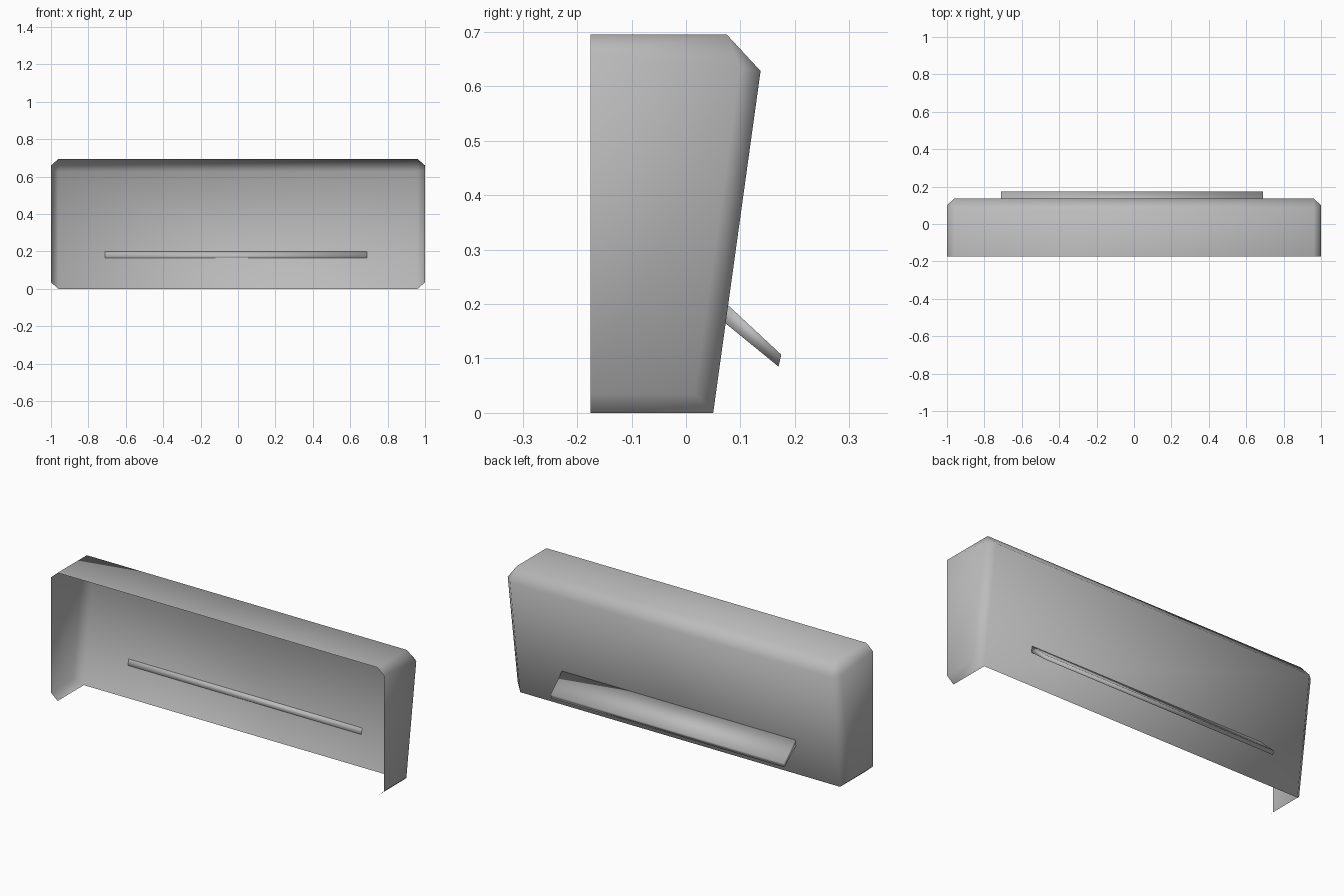
import bpy
import bmesh

cube = bpy.data.objects.get("Cube")
if cube:
    bpy.data.objects.remove(cube)

grey = bpy.data.materials.new("plain grey")
grey.use_nodes = True
colour = (0.5, 0.5, 0.5, 1)
grey.diffuse_color = colour
grey.node_tree.nodes["Principled BSDF"].inputs["Base Color"].default_value = colour


def make_object(name, bm):
    bmesh.ops.remove_doubles(bm, verts=bm.verts, dist=0.0001)
    bmesh.ops.recalc_face_normals(bm, faces=bm.faces)
    for face in bm.faces:
        face.smooth = True
    mesh = bpy.data.meshes.new(name)
    bm.to_mesh(mesh)
    bm.free()
    mesh.materials.append(grey)
    obj = bpy.data.objects.new(name, mesh)
    bpy.context.collection.objects.link(obj)
    return obj


def add_face(bm, points):
    return bm.faces.new([bm.verts.new(p) for p in points])


# Shell dimensions
HALF, INNER = 1.0, 0.96
FRONT, TOP = -0.175, 0.695
LOW, HIGH = 0.035, 0.66

# Open shell: side walls, top and leaning back, open at front and bottom
shell = bmesh.new()
back_edges = []
top_edges = []
for s in (-1, 1):
    front = [(s * INNER, FRONT, 0), (s * HALF, FRONT, LOW),
             (s * HALF, FRONT, HIGH), (s * INNER, FRONT, TOP)]
    rear = [(s * INNER, 0.05, 0), (s * HALF, 0.015, LOW),
            (s * HALF, 0.1, 0.635), (s * INNER, 0.075, TOP)]
    back_top = (s * INNER, 0.137, 0.628)
    # Lower lip, side wall and upper chamfer
    for i in range(3):
        add_face(shell, [front[i], front[i + 1], rear[i + 1], rear[i]])
    # Upright back chamfer and its corner
    add_face(shell, [rear[0], rear[1], rear[2], back_top])
    add_face(shell, [rear[2], rear[3], back_top])
    top_edges.append((front[3], rear[3]))
    back_edges.append((rear[3], back_top, rear[0]))

# Top, top chamfer and back panel span between the two ends
for (a, b), (c, d) in [top_edges] + [
        (back_edges[0][i:i + 2], back_edges[1][i:i + 2]) for i in (0, 1)]:
    add_face(shell, [a, b, d, c])
make_object("open_shell", shell)

# Sloping ledge on the back
ledge = bmesh.new()
profile = [(0.075, 0.2), (0.175, 0.107), (0.17, 0.085), (0.072, 0.165)]
cap = add_face(ledge, [(-0.71, y, z) for y, z in profile])
extruded = bmesh.ops.extrude_face_region(ledge, geom=[cap], use_keep_orig=True)
moved = [v for v in extruded["geom"] if isinstance(v, bmesh.types.BMVert)]
bmesh.ops.translate(ledge, verts=moved, vec=(1.4, 0, 0))
make_object("back_ledge", ledge)
